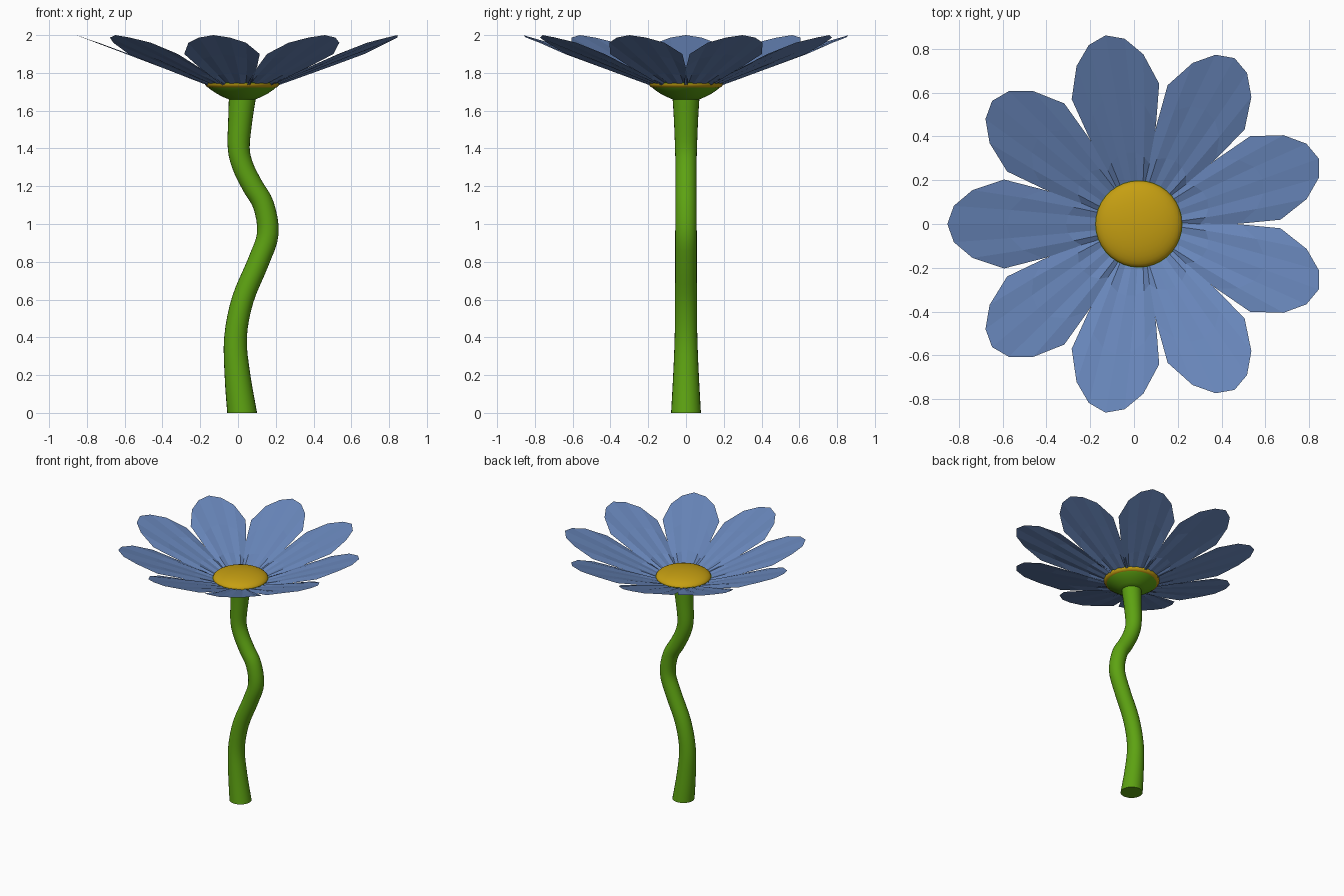
import bpy, bmesh, math
from mathutils import Vector, Matrix

if "Cube" in bpy.data.objects:
    bpy.data.objects.remove(bpy.data.objects["Cube"])

CX = 0.022  # flower head centre


def material(name, rgb):
    m = bpy.data.materials.new(name)
    m.diffuse_color = (*rgb, 1)
    m.use_nodes = True
    m.node_tree.nodes["Principled BSDF"].inputs["Base Color"].default_value = m.diffuse_color
    return m


green = material("stem green", (0.11, 0.365, 0.006))
blue = material("petal blue", (0.138, 0.238, 0.49))
gold = material("centre gold", (0.56, 0.345, 0.006))


def finish(bm, name, mat, smooth, recalc=True):
    if recalc:
        bmesh.ops.recalc_face_normals(bm, faces=bm.faces)
    for f in bm.faces:
        f.smooth = smooth
    me = bpy.data.meshes.new(name)
    bm.to_mesh(me)
    bm.free()
    me.materials.append(mat)
    ob = bpy.data.objects.new(name, me)
    bpy.context.collection.objects.link(ob)
    if smooth:
        bpy.ops.object.select_all(action='DESELECT')
        bpy.context.view_layer.objects.active = ob
        ob.select_set(True)
        bpy.ops.object.shade_smooth_by_angle(angle=math.radians(45))
    return ob


def skin(bm, rings):
    n = len(rings[0])
    for a, b in zip(rings, rings[1:]):
        for i in range(n):
            j = (i + 1) % n
            bm.faces.new((a[i], a[j], b[j], b[i]))
    bm.faces.new(rings[0][::-1])
    bm.faces.new(rings[-1])


def lathe(name, profile, mat, n=36):
    bm = bmesh.new()
    rings = [[bm.verts.new((CX + r * math.cos(math.tau * i / n),
                            r * math.sin(math.tau * i / n), z))
              for i in range(n)] for r, z in profile]
    skin(bm, rings)
    return finish(bm, name, mat, True)


# Wavy stem: (x, z, radius) stations smoothed by a Catmull-Rom spline
pts = [Vector(p) for p in (
    (0.022, 0, 0.079), (-0.003, 0.2, 0.068), (-0.013, 0.4, 0.060),
    (0.025, 0.6, 0.058), (0.108, 0.8, 0.057), (0.158, 0.95, 0.057),
    (0.135, 1.1, 0.056), (0.078, 1.2, 0.056), (0.028, 1.3, 0.056),
    (0.004, 1.4, 0.058), (0.012, 1.55, 0.064), (0.024, 1.68, 0.072))]
path = []
for k in range(len(pts) - 1):
    p0, p1, p2 = pts[max(k - 1, 0)], pts[k], pts[k + 1]
    p3 = pts[min(k + 2, len(pts) - 1)]
    for s in range(4):
        t = s / 4
        path.append(0.5 * (2 * p1 + (p2 - p0) * t + (2 * p0 - 5 * p1 + 4 * p2 - p3) * t * t
                           + (3 * p1 - p0 - 3 * p2 + p3) * t ** 3))
path.append(pts[-1])
bm = bmesh.new()
rings = []
for k, (x, z, r) in enumerate(path):
    tilt = 0
    if 0 < k < len(path) - 1:
        d = path[k + 1] - path[k - 1]
        tilt = math.atan2(d.x, d.y) * min(1, k / 4)
    rot = Matrix.Rotation(tilt, 3, 'Y')
    rings.append([bm.verts.new(Vector((x, 0, z)) + rot @ Vector(
        (r * math.cos(math.tau * i / 24), r * math.sin(math.tau * i / 24), 0)))
        for i in range(24)])
skin(bm, rings)
finish(bm, "stem", green, True)

# Cup under the petals
lathe("flower_cup", [(0.071, 1.66), (0.10, 1.672), (0.135, 1.69), (0.17, 1.714),
                     (0.192, 1.735), (0.199, 1.748), (0.15, 1.75)], green)

# Domed flower centre
lathe("flower_centre", [(0.198 * math.cos(a), 1.745 + 0.058 * math.sin(a))
                        for a in (math.radians(-24 + 112 * i / 12) for i in range(13))], gold)

# Nine fluted single-surface petals: outline columns (length, half width, flute height)
half = [(0.875, 0, 0.0), (0.845, 0.083, -0.004), (0.76, 0.155, 0.005), (0.615, 0.203, -0.006)]
cols = [(u, -v, h) for u, v, h in half[:0:-1]] + half
for p in range(9):
    bm = bmesh.new()
    rot = Matrix.Rotation(math.radians(20 + 40 * p), 3, 'Z')
    rows = []
    for u, v, h in cols:
        line = []
        for t in (0, 0.3, 0.65, 1):
            uu = 0.10 + (u - 0.10) * t
            # edge columns bulge slightly so neighbours meet in the gaps
            vv = v * (0.22 + 0.78 * (t + 0.25 * t * (1 - t)))
            z = 2.0 - (0.875 - uu) * 0.373 + h * (1 - 0.5 * t)
            line.append(bm.verts.new(rot @ Vector((uu, vv, 0)) + Vector((CX, 0, min(z, 2.0)))))
        rows.append(line)
    for a, b in zip(rows, rows[1:]):
        for i in range(3):
            bm.faces.new((a[i], a[i + 1], b[i + 1], b[i]))
    bm.normal_update()
    for f in bm.faces:
        if f.normal.z < 0:
            f.normal_flip()
    finish(bm, f"petal_{p + 1}", blue, False, recalc=False)
